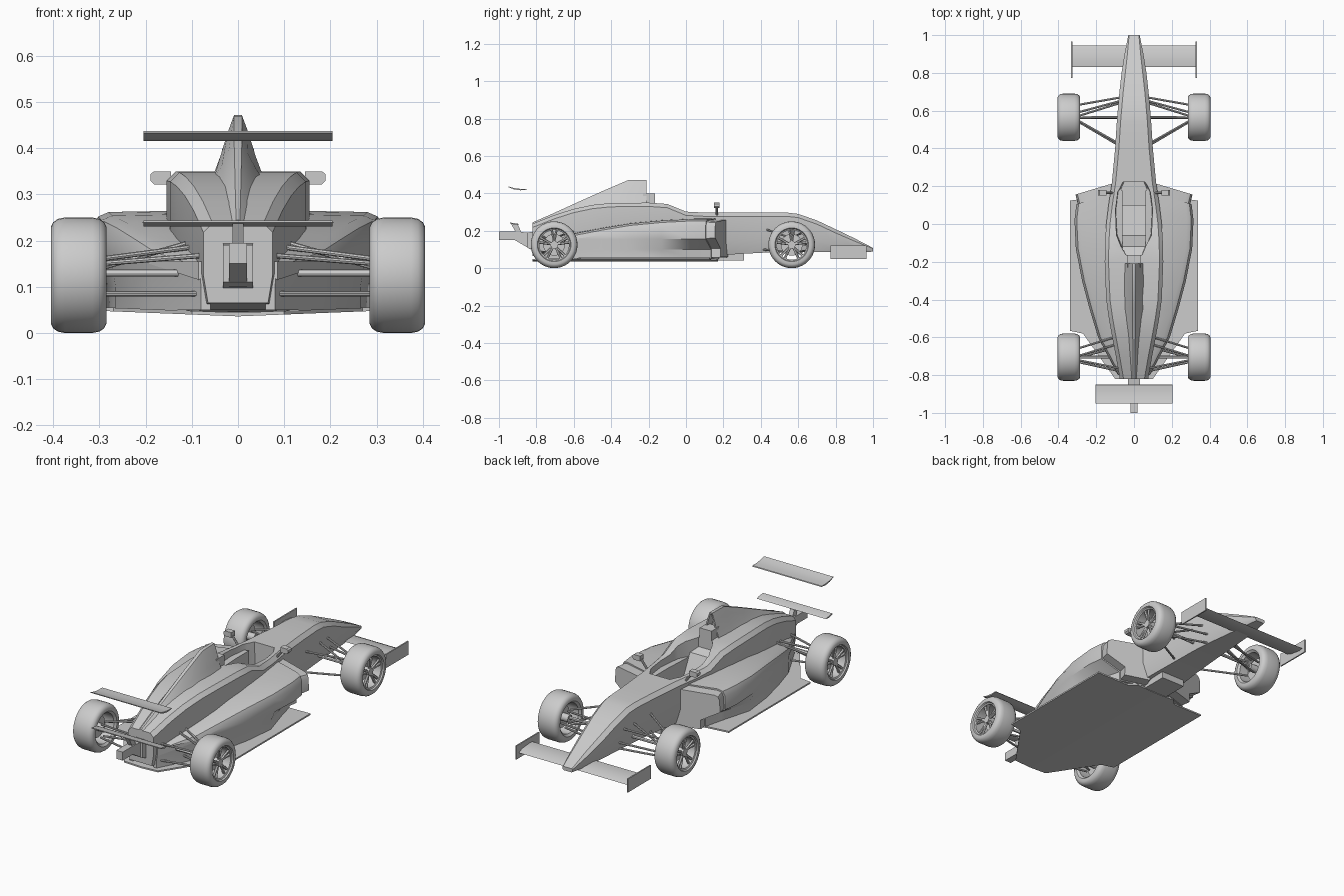
import bpy, bmesh, math
from mathutils import Vector, Matrix

cube = bpy.data.objects.get("Cube")
if cube:
    bpy.data.objects.remove(cube, do_unlink=True)

grey = bpy.data.materials.new("light grey")
grey.use_nodes = True
grey.diffuse_color = (0.6, 0.6, 0.6, 1)
grey.node_tree.nodes["Principled BSDF"].inputs["Base Color"].default_value = (0.6, 0.6, 0.6, 1)


# ---- helpers ----
def finish(name, bm):
    bmesh.ops.recalc_face_normals(bm, faces=bm.faces)
    mesh = bpy.data.meshes.new(name)
    bm.to_mesh(mesh)
    bm.free()
    obj = bpy.data.objects.new(name, mesh)
    bpy.context.collection.objects.link(obj)
    mesh.materials.append(grey)
    return smooth(obj)


def smooth(obj):
    bpy.ops.object.select_all(action='DESELECT')
    obj.select_set(True)
    bpy.context.view_layer.objects.active = obj
    bpy.ops.object.shade_smooth_by_angle(angle=math.radians(30))
    return obj


def add_loft(bm, rings, wrap=False):
    """Bridge closed rings; cap both ends unless the loft wraps round."""
    rows = [[bm.verts.new(p) for p in ring] for ring in rings]
    n = len(rows[0])
    pairs = list(zip(rows, rows[1:])) + ([(rows[-1], rows[0])] if wrap else [])
    for a, b in pairs:
        for i in range(n):
            j = (i + 1) % n
            bm.faces.new((a[i], a[j], b[j], b[i]))
    if not wrap:
        bm.faces.new(rows[-1])
        return bm.faces.new(rows[0])


def loft(name, rings, recess=0):
    bm = bmesh.new()
    cap = add_loft(bm, rings)
    bmesh.ops.recalc_face_normals(bm, faces=bm.faces)
    if recess:
        bmesh.ops.inset_region(bm, faces=[cap], thickness=0.008)
        bmesh.ops.inset_region(bm, faces=[cap], thickness=0.004, depth=-recess)
    return finish(name, bm)


def prism_x(name, profile, x0, x1):
    return loft(name, [[(x, y, z) for y, z in profile] for x in (x0, x1)])


def box(name, x, y, z):
    return prism_x(name, [(y[0], z[0]), (y[1], z[0]), (y[1], z[1]), (y[0], z[1])], *x)


def add_rod(bm, a, b, radius, sides=8):
    a, b = Vector(a), Vector(b)
    turn = (b - a).to_track_quat('Z', 'Y').to_matrix().to_4x4()
    bmesh.ops.create_cone(bm, cap_ends=True, segments=sides, radius1=radius, radius2=radius,
                          depth=(b - a).length, matrix=Matrix.Translation((a + b) / 2) @ turn)


def mirrored(half):
    return half + [(-x, y, z) for x, y, z in reversed(half)]


# ---- main body: nose, cockpit tub and engine cover ----
def body_ring(y, low, wide, bottom, top):
    h = top - bottom
    c = min(0.02, 0.2 * h)
    return mirrored([(low, y, bottom), (wide, y, bottom + 0.35 * h),
                     (wide, y, top - c), (wide - c, y, top)])


stations = [
    (1.0, .024, .03, .088, .108), (.9, .04, .05, .085, .16), (.8, .05, .066, .085, .208),
    (.7, .06, .077, .087, .255), (.6, .068, .086, .088, .29), (.54, .072, .091, .087, .297),
    (.4, .08, .1, .082, .297), (.22, .095, .117, .072, .297), (.1, .1, .135, .055, .297),
    (0, .11, .147, .05, .302), (-.1, .11, .153, .045, .343), (-.2, .11, .155, .045, .35),
    (-.4, .105, .147, .045, .348), (-.5, .1, .133, .045, .338), (-.6, .09, .115, .045, .317),
    (-.7, .08, .096, .05, .285), (-.82, .065, .075, .065, .238),
]
body = loft("body", [body_ring(*s) for s in stations])

# cockpit opening
hole = [(.065, .222), (.095, .17), (.108, .08), (.105, 0), (.1, -.06), (.045, -.165)]
cutter = loft("cockpit_cutter", [mirrored([(x * k, y, z) for x, y in hole])
                                 for z, k in ((.13, .8), (.6, 1.1))])
cutter.hide_render = True
cut = body.modifiers.new("cockpit", 'BOOLEAN')
cut.object = cutter
cut.operation = 'DIFFERENCE'
cut.solver = 'EXACT'
bpy.context.view_layer.objects.active = body
bpy.ops.object.modifier_apply(modifier=cut.name)
bpy.data.objects.remove(cutter, do_unlink=True)
smooth(body)

# seat, headrest and the airbox with its long spine
prism_x("seat", [(.1, .12), (-.17, .12), (-.17, .3), (-.12, .28), (-.06, .16), (.1, .14)], -.06, .06)
box("headrest", (-.035, .035), (-.23, -.165), (.33, .4))


def spine_ring(y, wide, base, top):
    h = top - base
    return mirrored([(wide, y, base), (wide * .68, y, base + .35 * h),
                     (wide * .4, y, base + .72 * h), (wide * .16, y, top - .02 * h)])


loft("airbox_spine", [spine_ring(*s) for s in (
    (-.21, .052, .335, .475), (-.31, .056, .335, .473), (-.45, .052, .335, .412),
    (-.6, .042, .3, .344), (-.72, .034, .265, .289), (-.82, .026, .225, .245))], recess=.04)


# ---- sidepods, tapering in to the tail ----
def pod_ring(s, y, wide, top, under, skew=0):
    pts = [(.06, .05), (under, .05), (under, .1), (wide, .155), (wide, top - .035),
           (wide - .012, top - .01), (wide - .035, top), (.06, top + .004)]
    return [(s * x, y + skew * (wide - x), z) for x, z in pts]


pods = [(.105, .305, .262, .21, .3), (.02, .315, .262, .235, .2), (-.13, .308, .254, .285),
        (-.3, .275, .238, .265), (-.45, .235, .213, .23), (-.6, .19, .184, .185),
        (-.8, .085, .15, .08)]
for s, side in ((1, "left"), (-1, "right")):
    loft(side + "_sidepod", [pod_ring(s, *p) for p in pods], recess=.05)

    # floor half, rising gently outward
    plan = [(0, .17), (.12, .17), (.155, .135), (.34, .125), (.34, -.565),
            (.27, -.58), (.1, -.82), (0, -.82)]
    loft(side + "_floor", [[(s * x, y, z + .04 * x) for x, y in plan] for z in (.036, .044)])

    # mirror
    loft(side + "_mirror", [[(s * x, y, z) for x, z in
                             ((.145, .322), (.182, .322), (.19, .33), (.19, .344), (.182, .35), (.145, .35))]
                            for y in (.15, .18)])
    bm = bmesh.new()
    add_rod(bm, (s * .115, .165, .285), (s * .155, .165, .335), .006)
    finish(side + "_mirror_stalk", bm)

    # front wing endplate
    box(side + "_front_endplate", (s * .326, s * .333), (.772, .965), (.05, .122))

box("splitter", (-.07, .07), (.12, .31), (.04, .075))

# ---- wings and tail structure ----
prism_x("front_wing", [(.83, .094), (.86, .096), (.92, .09), (.945, .078), (.92, .074), (.86, .084)],
        -.33, .33)
prism_x("upper_rear_wing", [(-.95, .437), (-.92, .428), (-.885, .424), (-.853, .424),
                            (-.85, .42), (-.885, .416), (-.92, .421), (-.95, .433)], -.205, .205)
prism_x("lower_rear_wing", [(-.942, .244), (-.9, .238), (-.89, .233), (-.91, .231), (-.942, .239)],
        -.205, .205)
prism_x("wing_pylon", [(-.935, .238), (-.9, .236), (-.875, .18), (-.905, .18)], -.012, .012)
prism_x("crash_box", [(-1, .15), (-.915, .15), (-.83, .1), (-.8, .1), (-.8, .185), (-.9, .195), (-1, .195)],
        -.019, .019)
prism_x("gearbox", [(-.85, .11), (-.78, .08), (-.78, .2), (-.85, .19)], -.032, .032)

# ---- suspension, outer end then inner end of each arm ----
arms = {
    "front": [((.3, .63, .125), (.06, .672, .135)), ((.3, .59, .085), (.06, .655, .095)),
              ((.3, .545, .085), (.07, .41, .1)), ((.3, .57, .165), (.06, .645, .2)),
              ((.3, .55, .165), (.07, .42, .21)), ((.3, .565, .1), (.06, .565, .215))],
    "rear": [((.3, -.66, .14), (.09, -.595, .2)), ((.3, -.7, .16), (.07, -.63, .19)),
             ((.3, -.71, .085), (.05, -.64, .085)), ((.3, -.73, .085), (.05, -.785, .085)),
             ((.3, -.72, .15), (.05, -.77, .17))],
}
axles = {"front": .565, "rear": -.705}
for end, y in axles.items():
    for s, side in ((1, "left"), (-1, "right")):
        bm = bmesh.new()
        for a, b in arms[end]:
            add_rod(bm, (s * a[0], a[1], a[2]), (s * b[0], b[1], b[2]), .0055)
        add_rod(bm, (s * .35, y, .13), (s * .05, y, .13), .008, 12)
        finish(f"{end}_{side}_suspension", bm)

# ---- wheels: tyre with rim barrel, hub, brake disc and five paired spokes ----
tyre = [(-.06, .09), (-.06, .105), (-.055, .115), (-.045, .122), (-.03, .125), (.03, .125),
        (.045, .122), (.055, .115), (.06, .105), (.06, .09), (.053, .086), (.05, .079), (-.05, .079)]
segments = 40
for end, y in axles.items():
    for s, side in ((1, "left"), (-1, "right")):
        centre = Vector((s * .345, y, .125))

        def spot(x, r, angle):
            return centre + Vector((s * x, r * math.cos(angle), r * math.sin(angle)))

        bm = bmesh.new()
        add_loft(bm, [[spot(x, r, math.tau * i / segments) for x, r in tyre]
                      for i in range(segments)], wrap=True)
        finish(f"{end}_{side}_tyre", bm)

        bm = bmesh.new()
        add_rod(bm, spot(-.055, 0, 0), spot(.045, 0, 0), .02, 20)
        add_rod(bm, spot(-.012, 0, 0), spot(-.004, 0, 0), .058, 24)
        for i in range(5):
            a = math.tau * i / 5 + math.pi / 2
            for d in (-.16, .16):
                add_rod(bm, spot(.034, .012, a), spot(.042, .082, a + d), .007, 6)
        finish(f"{end}_{side}_rim", bm)
